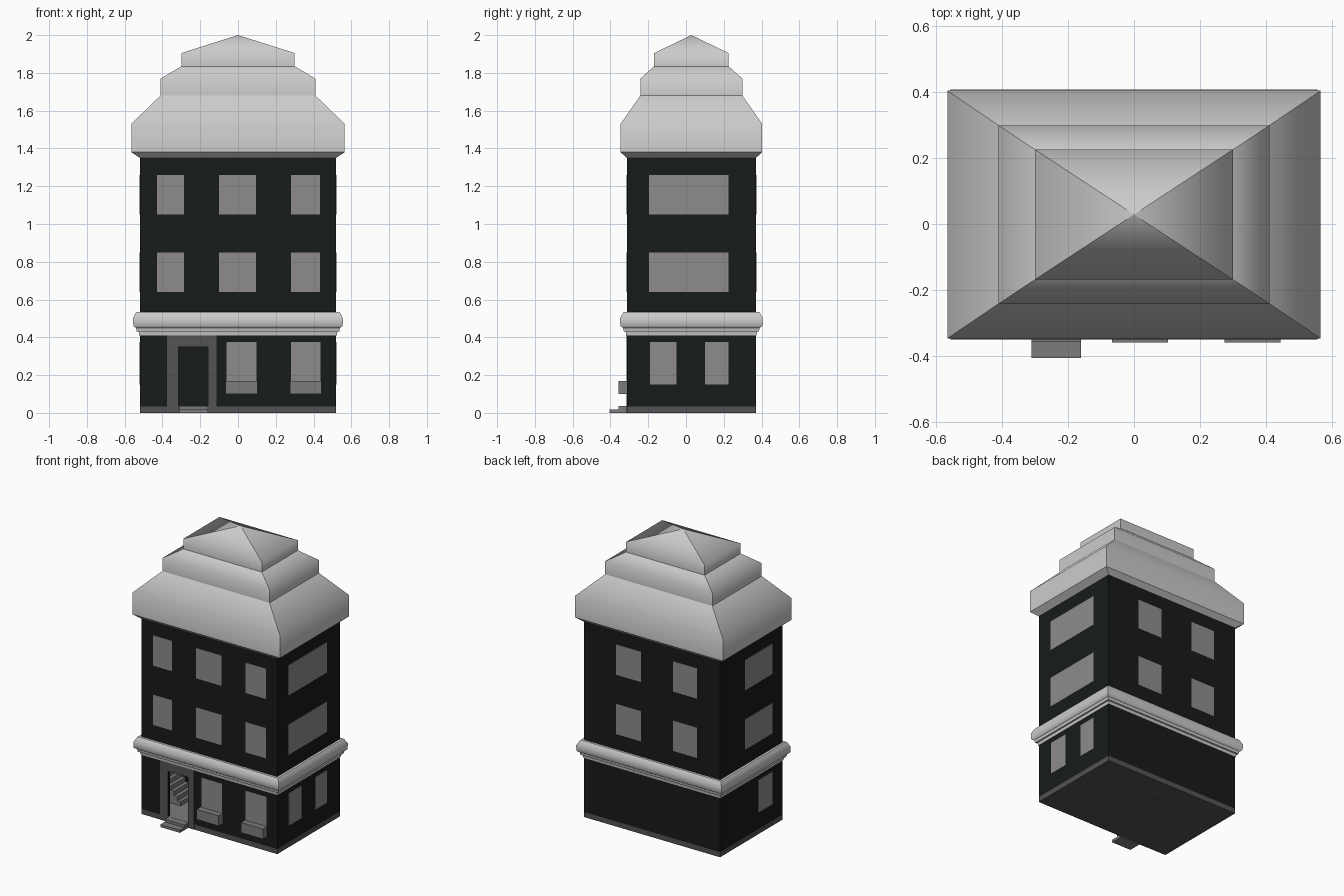
import bpy, bmesh
from mathutils import Vector

cube = bpy.data.objects.get("Cube")
if cube:
    bpy.data.objects.remove(cube, do_unlink=True)

HX, HY, CY = 0.52, 0.342, 0.0285        # wall half sizes and building centre in y
FRONT, BACK = CY - HY, CY + HY
WALL, SKIN = 0.02, 0.002                # wall thickness, panel thickness


def material(name, colour):
    mat = bpy.data.materials.new(name)
    mat.use_nodes = True
    rgba = (*colour, 1)
    mat.diffuse_color = rgba
    bsdf = next(n for n in mat.node_tree.nodes if n.type == 'BSDF_PRINCIPLED')
    bsdf.inputs["Base Color"].default_value = rgba
    bsdf.inputs["Roughness"].default_value = 0.8
    return mat


dark = material("dark_wall", (0.008, 0.011, 0.010))
glass = material("window_grey", (0.27, 0.265, 0.26))
stone = material("stone_grey", (0.2, 0.2, 0.2))
trim = material("door_trim", (0.09, 0.085, 0.085))


def finish(bm, name, mat=None):
    bmesh.ops.recalc_face_normals(bm, faces=bm.faces)
    mesh = bpy.data.meshes.new(name)
    bm.to_mesh(mesh)
    bm.free()
    obj = bpy.data.objects.new(name, mesh)
    bpy.context.collection.objects.link(obj)
    if mat:
        mesh.materials.append(mat)
    return obj


def box(name, x, y, z, mat=None):
    """Box from (min, max) pairs along each axis."""
    bm = bmesh.new()
    bmesh.ops.create_cube(bm, size=1)
    for v in bm.verts:
        v.co = Vector([(lo + hi) / 2 + c * (hi - lo)
                       for c, (lo, hi) in zip(v.co, (x, y, z))])
    return finish(bm, name, mat)


def rect_loft(name, rings, sharp_rings):
    """Stack of rectangles (half x, half y, z), smooth up each side, sharp hips."""
    bm = bmesh.new()
    loops = [[bm.verts.new((sx * hx, CY + sy * hy, z))
              for sx, sy in ((-1, -1), (1, -1), (1, 1), (-1, 1))]
             for hx, hy, z in rings]
    for low, high in zip(loops, loops[1:]):
        for i in range(4):
            j = (i + 1) % 4
            bm.faces.new((low[i], low[j], high[j], high[i]))
            bm.edges.get((low[i], high[i])).smooth = False
    bm.faces.new(loops[0])
    if rings[-1][0] > 0:
        bm.faces.new(loops[-1])
    for k in sharp_rings:
        for i in range(4):
            bm.edges.get((loops[k][i], loops[k][(i + 1) % 4])).smooth = False
    for f in bm.faces:
        f.smooth = True
    bmesh.ops.remove_doubles(bm, verts=bm.verts, dist=0.0001)
    return finish(bm, name)


# Upper storeys and base slab
box("upper_walls", (-HX, HX), (FRONT, BACK), (0.36, 1.36), dark)
box("base_slab", (-HX, HX), (FRONT, BACK), (0, 0.035), trim)
box("underside", (-HX, HX), (FRONT, BACK), (0, 0.001), material("underside_grey", (0.04, 0.04, 0.04)))
box("underside_hatch", (-0.07, 0.22), (0.06, 0.19), (-0.001, 0), trim)

# Ground floor walls around the open doorway
DOOR, DOOR_TOP = (-0.315, -0.16), 0.35
ground = (0.035, 0.36)
front_y = (FRONT, FRONT + WALL)
box("front_wall_right", (-HX, DOOR[0]), front_y, ground, dark)
box("front_wall_left", (DOOR[1], HX), front_y, ground, dark)
box("door_lintel", DOOR, front_y, (DOOR_TOP, 0.36), dark)
box("back_wall", (-HX, HX), (BACK - WALL, BACK), ground, dark)
for side, s in (("left", 1), ("right", -1)):
    box(side + "_wall", sorted((s * HX, s * (HX - WALL))), (FRONT, BACK), ground, dark)

# Door surround
skin_y = (FRONT - SKIN, FRONT)
box("door_jamb_right", (-0.375, DOOR[0]), skin_y, (0, 0.41), trim)
box("door_jamb_left", (DOOR[1], -0.115), skin_y, (0, 0.41), trim)
box("door_head", DOOR, skin_y, (DOOR_TOP, 0.41), trim)

# Entrance steps, hall floor and inner staircase
box("entrance_step_low", (-0.31, -0.16), (-0.405, FRONT), (0, 0.018), stone)
box("entrance_step_high", (-0.31, -0.16), (-0.357, FRONT), (0, 0.036), stone)
box("hall_floor", (-HX + WALL, -0.1), (FRONT, 0.1), (0.03, 0.037), stone)
for i in range(6):
    x = -0.34 - 0.025 * i
    box(f"stair_{i + 1}", (-HX + WALL, x), (-0.14, 0.02),
        (0.035, 0.065 + 0.03 * i), stone)

# Windows: spans along each wall, repeated on both upper floors
FLOORS = ((0.64, 0.85), (1.05, 1.26))
GROUND_SIDE = (0.15, 0.375)
front_cols = ((-0.43, -0.285), (-0.1, 0.095), (0.28, 0.435))
back_cols = ((-0.345, -0.16), (0.085, 0.275))
back_y = (BACK, BACK + SKIN)
left_x, right_x = (HX, HX + SKIN), (-HX - SKIN, -HX)
for floor, z in enumerate(FLOORS, 1):
    for i, x in enumerate(front_cols, 1):
        box(f"front_window_{floor}_{i}", x, skin_y, z, glass)
    for i, x in enumerate(back_cols, 1):
        box(f"back_window_{floor}_{i}", x, back_y, z, glass)
    box(f"left_window_{floor}", left_x, (-0.195, 0.225), z, glass)
    box(f"right_window_{floor}", right_x, (-0.2, 0.1), z, glass)
for i, y in enumerate(((-0.19, -0.05), (0.1, 0.225)), 1):
    box(f"left_ground_window_{i}", left_x, y, GROUND_SIDE, glass)
box("right_ground_window", right_x, (-0.2, -0.045), GROUND_SIDE, glass)

# Ground floor front windows with planter sills
for i, (lo, hi) in enumerate(((-0.06, 0.097), (0.28, 0.437)), 1):
    box(f"front_ground_window_{i}", (lo, hi), skin_y, (0.15, 0.375), glass)
    box(f"window_sill_{i}", (lo - 0.006, hi + 0.006), (-0.358, FRONT), (0.1, 0.17), stone)

# Cornice band between ground floor and upper floors
profile = ((0.003, 0.41), (0.006, 0.43), (0.016, 0.432), (0.02, 0.45),
           (0.034, 0.46), (0.036, 0.5), (0.02, 0.53), (0.016, 0.535))
rect_loft("cornice", [(HX + d, HY + d, z) for d, z in profile], (0, 1, 2, 3, 7))

# Tiered hipped roof
rect_loft("roof", ((HX, HY, 1.35), (0.565, 0.375, 1.38), (0.565, 0.375, 1.53),
                   (0.41, 0.27, 1.68), (0.41, 0.27, 1.77), (0.3, 0.197, 1.835),
                   (0.3, 0.197, 1.905), (0, 0, 2)), (0, 1, 3, 5))
